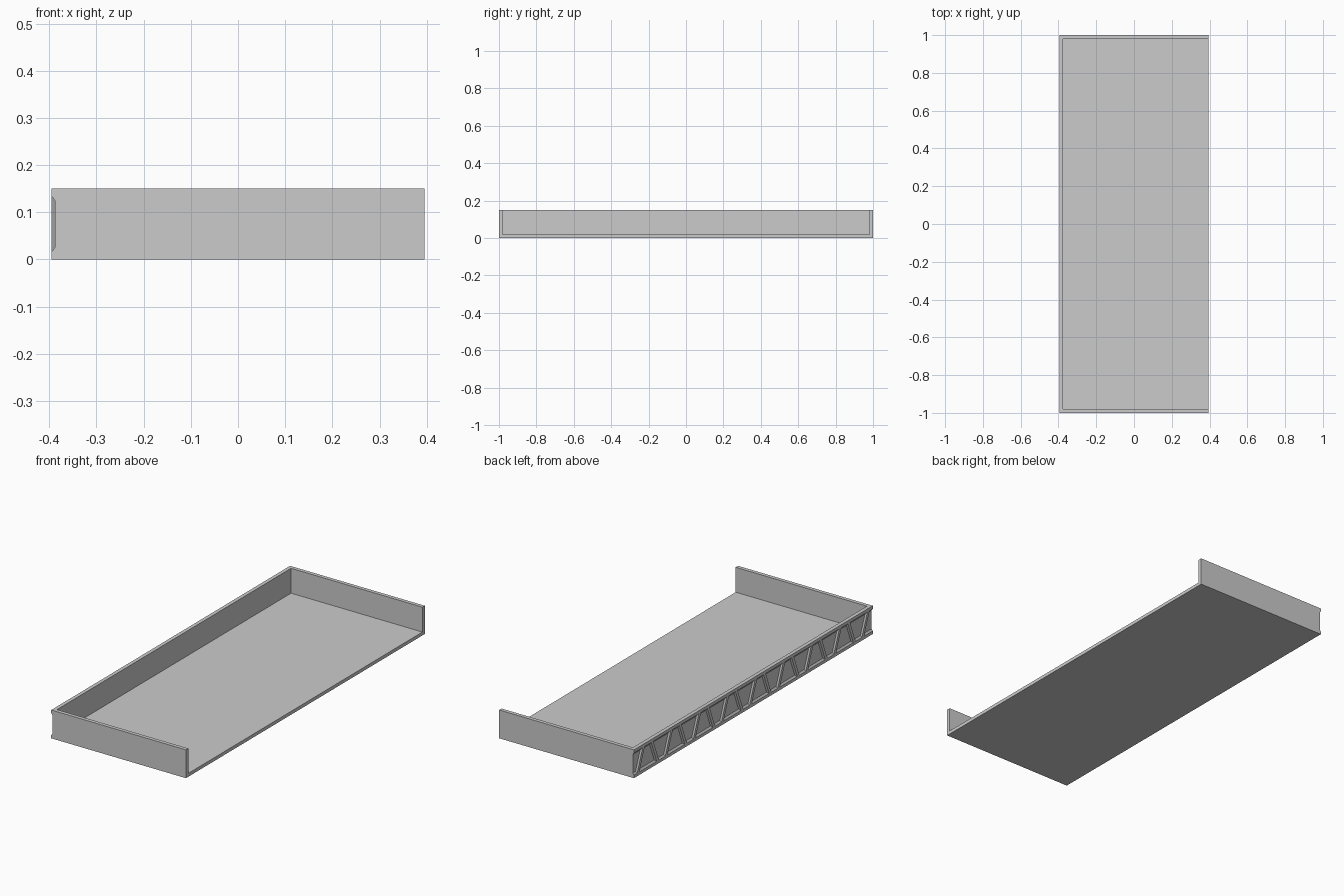
import bpy, bmesh

old = bpy.data.objects.get("Cube")
if old:
    bpy.data.objects.remove(old, do_unlink=True)

# single plain grey
grey = bpy.data.materials.new("plain grey")
grey.use_nodes = True
colour = (0.6, 0.6, 0.6, 1)
grey.diffuse_color = colour
grey.node_tree.nodes["Principled BSDF"].inputs["Base Color"].default_value = colour

X, Y, H = 0.395, 1.0, 0.15      # half width, half length, height
WALL, FLOOR = 0.02, 0.018       # thicknesses
DEPTH = 0.007                   # depth of the outer channel
EDGE, SLOPE = 0.016, 0.01       # channel flange and its bevel


def make_object(name, bm):
    bmesh.ops.recalc_face_normals(bm, faces=bm.faces)
    mesh = bpy.data.meshes.new(name)
    bm.to_mesh(mesh)
    bm.free()
    mesh.materials.append(grey)
    obj = bpy.data.objects.new(name, mesh)
    bpy.context.collection.objects.link(obj)
    return obj


def loft(bm, first, second):
    """Closed solid between two matching outlines."""
    a = [bm.verts.new(p) for p in first]
    b = [bm.verts.new(p) for p in second]
    bm.faces.new(a)
    bm.faces.new(b[::-1])
    for i in range(len(a)):
        j = (i + 1) % len(a)
        bm.faces.new((a[i], b[i], b[j], a[j]))


def extrude_y(name, profile, half):
    bm = bmesh.new()
    loft(bm, [(x, -half, z) for x, z in profile], [(x, half, z) for x, z in profile])
    return make_object(name, bm)


# tray body: block with a shallow channel along its right side
tray = extrude_y("tray", [
    (X, 0), (X, H), (-X, H), (-X, H - EDGE), (-X + DEPTH, H - EDGE - SLOPE),
    (-X + DEPTH, EDGE + SLOPE), (-X, EDGE), (-X, 0)], Y)

# hollow it out, leaving the left side open
cutter = extrude_y("hollow_cutter", [
    (-X + WALL, FLOOR), (X + 1, FLOOR), (X + 1, H + 1), (-X + WALL, H + 1)], Y - WALL)
cutter.hide_render = True
cut = tray.modifiers.new("hollow", "BOOLEAN")
cut.operation = "DIFFERENCE"
cut.solver = "EXACT"
cut.object = cutter
bpy.context.view_layer.objects.active = tray
bpy.ops.object.modifier_apply(modifier="hollow")
bpy.data.objects.remove(cutter, do_unlink=True)

# zigzag ribs with bevelled flanks across the channel
COUNT, LEAN = 17, 0.023
step = 2 * Y / COUNT
bm = bmesh.new()
for k in range(COUNT):
    mid = Y - step * (k + 0.5)
    lean = LEAN if k % 2 == 0 else -LEAN

    def section(z, y):
        return [(-X, y - 0.009, z), (-X, y + 0.009, z),
                (-X + DEPTH, y + 0.016, z), (-X + DEPTH, y - 0.016, z)]

    loft(bm, section(EDGE, mid + lean), section(H - EDGE, mid - lean))
make_object("side_ribs", bm)
